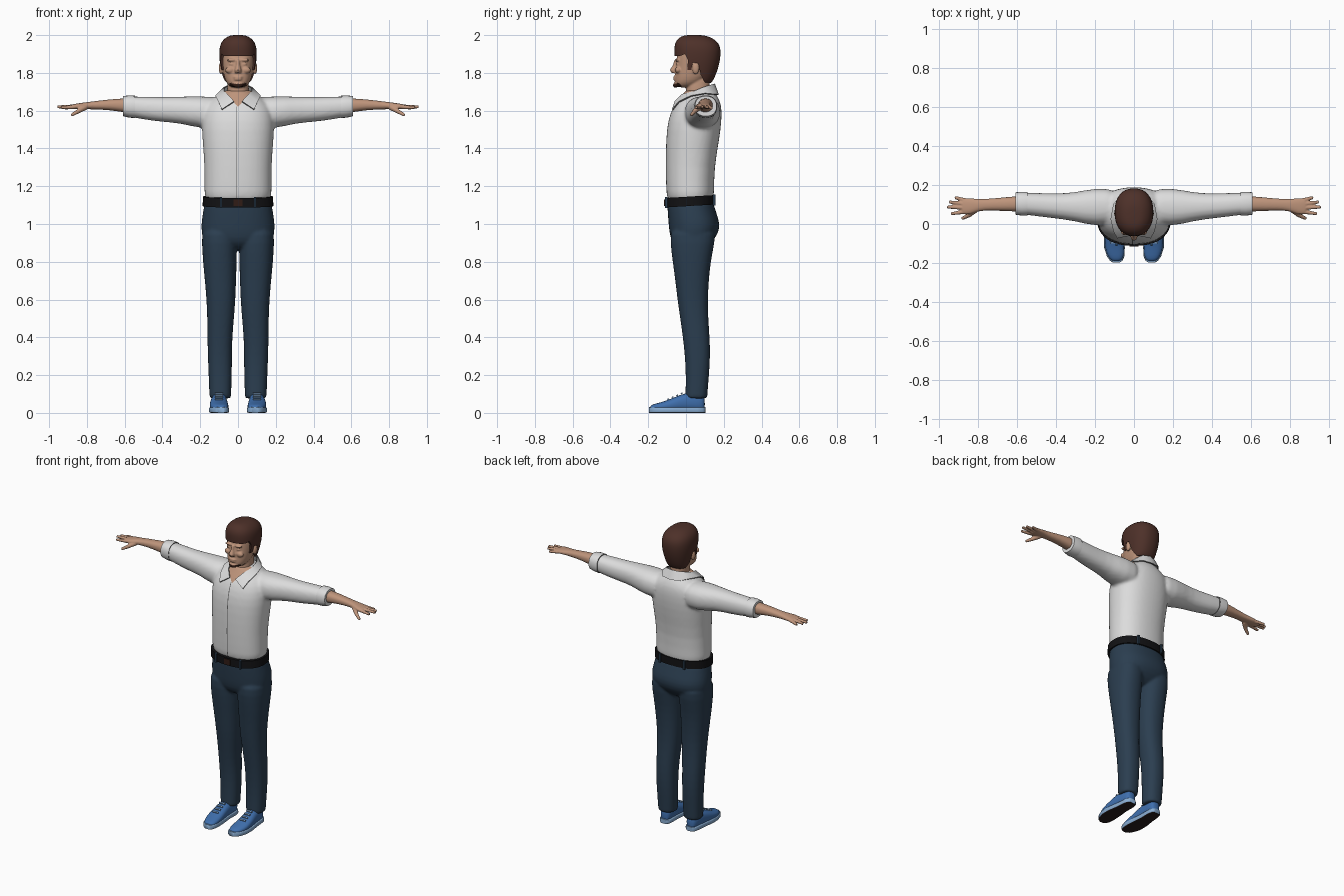
import bpy, bmesh, math
from mathutils import Matrix, Vector

if "Cube" in bpy.data.objects:
    bpy.data.objects.remove(bpy.data.objects["Cube"])


def material(name, *rgb):
    m = bpy.data.materials.new(name)
    m.use_nodes = True
    m.diffuse_color = (*rgb, 1)
    node = next(n for n in m.node_tree.nodes if n.type == "BSDF_PRINCIPLED")
    node.inputs["Base Color"].default_value = (*rgb, 1)
    return m


skin = material("skin", .52, .30, .20)
hair_brown = material("hair brown", .075, .03, .022)
beard_dark = material("beard dark", .03, .012, .008)
shirt_white = material("shirt white", .72, .72, .72)
seam_grey = material("seam grey", .12, .12, .12)
denim = material("denim", .024, .048, .08)
belt_black = material("belt black", .006, .006, .007)
shoe_blue = material("shoe blue", .05, .16, .42)
sole_blue = material("sole pale blue", .25, .42, .65)
tread_dark = material("tread dark", .02, .012, .012)


# ---- helpers ----
def to_mesh(bm):
    bmesh.ops.recalc_face_normals(bm, faces=bm.faces)
    mesh = bpy.data.meshes.new("mesh")
    bm.to_mesh(mesh)
    bm.free()
    return mesh


def bake(mesh, *modifiers):
    """Return the mesh with the modifiers applied."""
    obj = bpy.data.objects.new("work", mesh)
    bpy.context.collection.objects.link(obj)
    for kind, settings in modifiers:
        mod = obj.modifiers.new(kind, kind)
        for key, value in settings.items():
            setattr(mod, key, value)
    graph = bpy.context.evaluated_depsgraph_get()
    result = bpy.data.meshes.new_from_object(obj.evaluated_get(graph))
    bpy.data.objects.remove(obj)
    return result


def loft(rings, axis="z", power=2.3, levels=1, sides=24):
    """Skin a row of rounded sections: (station, a min, a max, b min, b max)."""
    bm = bmesh.new()
    loops = []
    for t, a0, a1, b0, b1 in rings:
        loop = []
        for k in range(sides):
            angle = math.tau * k / sides
            c, s = math.cos(angle), math.sin(angle)
            u = math.copysign(abs(c) ** (2 / power), c)
            v = math.copysign(abs(s) ** (2 / power), s)
            a = (a0 + a1 + (a1 - a0) * u) / 2
            b = (b0 + b1 + (b1 - b0) * v) / 2
            loop.append(bm.verts.new({"x": (t, a, b), "y": (a, t, b), "z": (a, b, t)}[axis]))
        loops.append(loop)
    for low, high in zip(loops, loops[1:]):
        for k in range(sides):
            j = (k + 1) % sides
            bm.faces.new((low[k], low[j], high[j], high[k]))
    bm.faces.new(loops[0])
    bm.faces.new(loops[-1])
    mesh = to_mesh(bm)
    return bake(mesh, ("SUBSURF", {"levels": levels})) if levels else mesh


def upright(rings, **kw):
    """Loft centred on x = 0: (z, half width, front y, back y)."""
    return loft([(z, -w, w, f, b) for z, w, f, b in rings], **kw)


def limb(rings, **kw):
    """Loft along x: (x, centre y, centre z, radius y, radius z)."""
    return loft([(x, y - p, y + p, z - q, z + q) for x, y, z, p, q in rings], axis="x", **kw)


def ball(centre, radii):
    bm = bmesh.new()
    place = Matrix.Translation(centre) @ Matrix.Diagonal((*radii, 1))
    bmesh.ops.create_uvsphere(bm, u_segments=20, v_segments=12, radius=1, matrix=place)
    return to_mesh(bm)


def finger(start, end, r0, r1):
    bm = bmesh.new()
    a, b = Vector(start), Vector(end)
    turn = (b - a).to_track_quat("Z", "Y").to_matrix().to_4x4()
    bmesh.ops.create_cone(bm, cap_ends=True, segments=12, radius1=r0, radius2=r1, depth=(b - a).length,
                          matrix=Matrix.Translation((a + b) / 2) @ turn)
    return to_mesh(bm)


def box(centre, size):
    bm = bmesh.new()
    bmesh.ops.create_cube(bm, size=1, matrix=Matrix.Translation(centre) @ Matrix.Diagonal((*size, 1)))
    return to_mesh(bm)


def mirrored(mesh):
    copy = mesh.copy()
    copy.transform(Matrix.Scale(-1, 4, (1, 0, 0)))
    copy.flip_normals()
    return copy


def fuse(meshes, voxel, rounds):
    """Melt overlapping pieces into one smooth skin."""
    bm = bmesh.new()
    for mesh in meshes:
        bm.from_mesh(mesh)
    return bake(to_mesh(bm), ("REMESH", {"mode": "VOXEL", "voxel_size": voxel}),
                ("SMOOTH", {"factor": .5, "iterations": rounds}))


def part(name, mesh, *mats, rule=None, angle=50):
    if not mesh.materials:
        for m in mats:
            mesh.materials.append(m)
    for p in mesh.polygons:
        p.use_smooth = True
        if rule:
            p.material_index = rule(p.center, p.normal)
    mesh.set_sharp_from_angle(angle=math.radians(angle))
    obj = bpy.data.objects.new(name, mesh)
    bpy.context.collection.objects.link(obj)
    return obj


def pair(name, mesh, *mats, **kw):
    other = mirrored(mesh)
    part("left_" + name, mesh, *mats, **kw)
    if kw.get("rule"):
        rule = kw["rule"]
        kw["rule"] = lambda c, n: rule(Vector((-c.x, c.y, c.z)), Vector((-n.x, n.y, n.z)))
    part("right_" + name, other, *mats, **kw)


# ---- head, neck and face ----
skull = upright([(1.722, .03, -.045, .03), (1.735, .052, -.058, .06), (1.76, .069, -.061, .1),
                 (1.8, .079, -.058, .135), (1.85, .086, -.053, .158), (1.9, .089, -.048, .165),
                 (1.94, .084, -.038, .162), (1.97, .066, -.015, .14), (1.982, .04, .02, .1)])
neck = upright([(1.6, .06, 0, .13), (1.66, .058, -.005, .128), (1.72, .057, 0, .125), (1.8, .06, .01, .13)])
nose = upright([(1.87, .008, -.062, -.03), (1.84, .011, -.07, -.03), (1.815, .018, -.086, -.03),
                (1.8, .017, -.078, -.03)], levels=0)
features = [ball((0, -.056, 1.735), (.028, .013, .014)),
            ball((0, -.06, 1.778), (.025, .009, .005)), ball((0, -.06, 1.766), (.022, .009, .005))]
for s in (1, -1):
    features += [ball((s * .035, -.046, 1.868), (.026, .012, .008)),
                 ball((s * .042, -.042, 1.815), (.026, .016, .018)),
                 ball((s * .033, -.042, 1.846), (.014, .011, .007)),
                 ball((s * .09, .052, 1.825), (.012, .019, .033))]
part("head", fuse([skull, neck, nose] + features, .005, 3), skin, beard_dark,
     rule=lambda c, n: int(c.y < -.025 and abs(c.x) < .045 and 1.715 < c.z < 1.742 + 3 * c.x ** 2))

# ---- hair, trimmed along the hairline ----
cap = upright([(1.735, .062, 0, .125), (1.76, .078, -.03, .145), (1.8, .088, -.05, .163), (1.85, .097, -.06, .178),
               (1.9, .101, -.062, .185), (1.94, .098, -.063, .182), (1.97, .085, -.054, .163),
               (1.992, .058, -.03, .125), (2.001, .03, 0, .085)], levels=2)
hairline = [(-.2, 1.89), (-.03, 1.89), (-.005, 1.9), (.01, 1.87), (.008, 1.815), (.028, 1.815), (.036, 1.855),
            (.066, 1.85), (.078, 1.79), (.1, 1.75), (.25, 1.735), (.25, 1.6), (-.2, 1.6)]
bm = bmesh.new()
face = bm.faces.new([bm.verts.new((-.2, y, z)) for y, z in hairline])
side = bmesh.ops.extrude_face_region(bm, geom=[face])["geom"]
bmesh.ops.translate(bm, vec=(.4, 0, 0), verts=[v for v in side if isinstance(v, bmesh.types.BMVert)])
cutter = part("hairline_cutter", to_mesh(bm), hair_brown)
cutter.hide_render = True
part("hair", bake(cap, ("BOOLEAN", {"object": cutter, "operation": "DIFFERENCE", "solver": "EXACT"})), hair_brown)
bpy.data.objects.remove(cutter)

# ---- shirt: torso and sleeves, with open neck and button line ----
torso = upright([(1.11, .176, -.098, .145), (1.15, .18, -.105, .15), (1.3, .177, -.109, .15),
                 (1.45, .19, -.107, .178), (1.55, .195, -.097, .19), (1.62, .18, -.07, .19),
                 (1.66, .14, -.04, .177), (1.69, .092, -.015, .158), (1.715, .064, -.004, .138)])
sleeve = limb([(.06, .09, 1.59, .09, .085), (.2, .086, 1.59, .1, .086), (.3, .088, 1.604, .073, .071),
               (.4, .092, 1.606, .064, .066), (.5, .1, 1.614, .06, .061), (.58, .105, 1.622, .055, .053),
               (.59, .105, 1.622, .055, .053)])
shirt = fuse([torso, sleeve, mirrored(sleeve)], .01, 5)
bm = bmesh.new()
bm.from_mesh(shirt)
for point, normal in [((0, 0, 1.62), (1, 0, -.9)), ((0, 0, 1.62), (-1, 0, -.9)),
                      ((-.009, 0, 0), (1, 0, 0)), ((-.004, 0, 0), (1, 0, 0))]:
    bmesh.ops.bisect_plane(bm, geom=bm.verts[:] + bm.edges[:] + bm.faces[:], plane_co=point, plane_no=normal)


def shirt_rule(c, n):
    if c.y < .05 and c.z - 1.62 > abs(c.x) / .9:
        return 1
    return 2 if c.y < 0 and c.z < 1.62 and -.009 < c.x < -.004 else 0


shirt = part("shirt", to_mesh(bm), shirt_white, skin, seam_grey, rule=shirt_rule)
pair("cuff", limb([(.546, .104, 1.62, .06, .059), (.575, .104, 1.622, .061, .059), (.608, .105, 1.624, .057, .053)],
                  levels=0), shirt_white, seam_grey, rule=lambda c, n: int(n.x < -.9))

# ---- collar, folded over and resting on the shirt ----
fold = [(0, .15, 1.742), (.045, .138, 1.738), (.073, .09, 1.722), (.072, .04, 1.7),
        (.05, -.01, 1.675), (.02, -.05, 1.643)]
edge = [(0, .18, 1.69), (.06, .165, 1.69), (.1, .1, 1.685), (.11, .03, 1.665), (.1, -.03, 1.64), (.085, -.07, 1.605)]


def rest(p):
    hit, spot, normal, _ = shirt.closest_point_on_mesh(Vector(p))
    return spot + normal * .009


upper = [Vector(p) for p in fold[:4]] + [rest(p) for p in fold[4:]]
lower = [rest(p) for p in edge]
bm = bmesh.new()
for s in (1, -1):
    flip = Matrix.Scale(s, 3, (1, 0, 0))
    rows = [[bm.verts.new(flip @ p) for p in line] for line in (upper, lower)]
    for k in range(len(upper) - 1):
        bm.faces.new((rows[0][k], rows[0][k + 1], rows[1][k + 1], rows[1][k]))
bmesh.ops.remove_doubles(bm, verts=bm.verts, dist=.0005)
collar = to_mesh(bm)
for m in (shirt_white, seam_grey):
    collar.materials.append(m)
part("collar", bake(collar, ("SOLIDIFY", {"thickness": .007, "offset": 0, "material_offset_rim": 1})))

# ---- arms and hands ----
forearm = limb([(.56, .103, 1.627, .04, .038), (.61, .103, 1.628, .039, .037), (.68, .101, 1.632, .034, .028),
                (.77, .099, 1.628, .028, .021), (.81, .095, 1.626, .034, .018), (.845, .09, 1.623, .043, .016),
                (.875, .09, 1.621, .041, .013), (.885, .09, 1.62, .036, .011)])
digits = [finger(a, b, .0115, .008) for a, b in [((.86, .12, 1.62), (.918, .136, 1.614)),
          ((.865, .102, 1.622), (.947, .113, 1.619)), ((.865, .083, 1.622), (.957, .087, 1.62)),
          ((.86, .063, 1.62), (.937, .053, 1.616))]]
thumb = [finger((.81, .075, 1.618), (.845, .045, 1.598), .016, .012),
         finger((.84, .048, 1.6), (.882, .027, 1.576), .012, .008)]
pair("hand_and_forearm", fuse([forearm] + digits + thumb, .004, 3), skin)

# ---- trousers ----
hips = upright([(1.13, .176, -.098, .142), (1.1, .18, -.1, .148), (1.05, .189, -.097, .165), (1, .196, -.093, .181),
                (.95, .194, -.088, .173), (.9, .183, -.075, .135), (.86, .12, -.03, .08)])
leg = loft([(z, x - w, x + w, f, b) for z, x, w, f, b in [
    (1, .1, .093, -.087, .165), (.9, .099, .093, -.084, .152), (.8, .096, .09, -.071, .131),
    (.7, .093, .083, -.057, .121), (.6, .09, .077, -.046, .116), (.5, .092, .071, -.031, .118),
    (.4, .096, .066, -.017, .126), (.3, .096, .064, -.006, .129), (.2, .094, .062, -.001, .122),
    (.1, .094, .058, -.003, .114), (.085, .094, .057, -.003, .113), (.075, .094, .056, -.002, .112)]])
part("trousers", fuse([hips, leg, mirrored(leg)], .008, 4), denim)

# ---- belt, loops and buckle ----
belt = upright([(1.094, .187, -.112, .154), (1.144, .186, -.112, .154)], levels=0, sides=48)
belt.transform(Matrix(((1, 0, 0, 0), (0, 1, 0, 0), (0, .06, 1, 0), (0, 0, 0, 1))))
part("belt", belt, belt_black)
part("belt_buckle", box((0, -.112, 1.112), (.045, .008, .036)), beard_dark)
for x, y in [(.09, -.105), (.09, .149)]:
    pair("belt_loop_front" if y < 0 else "belt_loop_back", box((x, y, 1.119 + y * .06), (.012, .014, .058)), denim)

# ---- shoes ----
outline = [(-.197, .018), (-.188, .032), (-.165, .045), (-.12, .053), (-.06, .051), (0, .043), (.06, .041),
           (.09, .035), (.103, .02)]
heights = [.034, .042, .05, .06, .084, .108, .106, .098, .085]
bend = [.09, .091, .094, .1, .102, .1, .097, .096, .096]
sole = loft([(y, x - w, x + w, 0, .03) for (y, w), x in zip(outline, bend)], axis="y", power=7, levels=0)
pair("shoe_sole", sole, sole_blue, tread_dark, rule=lambda c, n: int(n.z < -.7))
upper_shoe = loft([(y * .97, x - w * .95, x + w * .95, .008, h) for (y, w), x, h in zip(outline, bend, heights)],
                  axis="y", power=2.4)
pair("shoe_upper", upper_shoe, shoe_blue)
for k in range(4):
    y = -.095 + k * .024
    lace = box((0, 0, 0), (.042, .009, .007))
    lace.transform(Matrix.Translation((.101, y, .072 + k * .0105)) @ Matrix.Rotation(.4, 4, "X"))
    pair("shoe_lace_%d" % (k + 1), lace, sole_blue)
pair("ankle", loft([(.04, .066, .126, .02, .09), (.12, .066, .126, .02, .09)], levels=0), skin)
